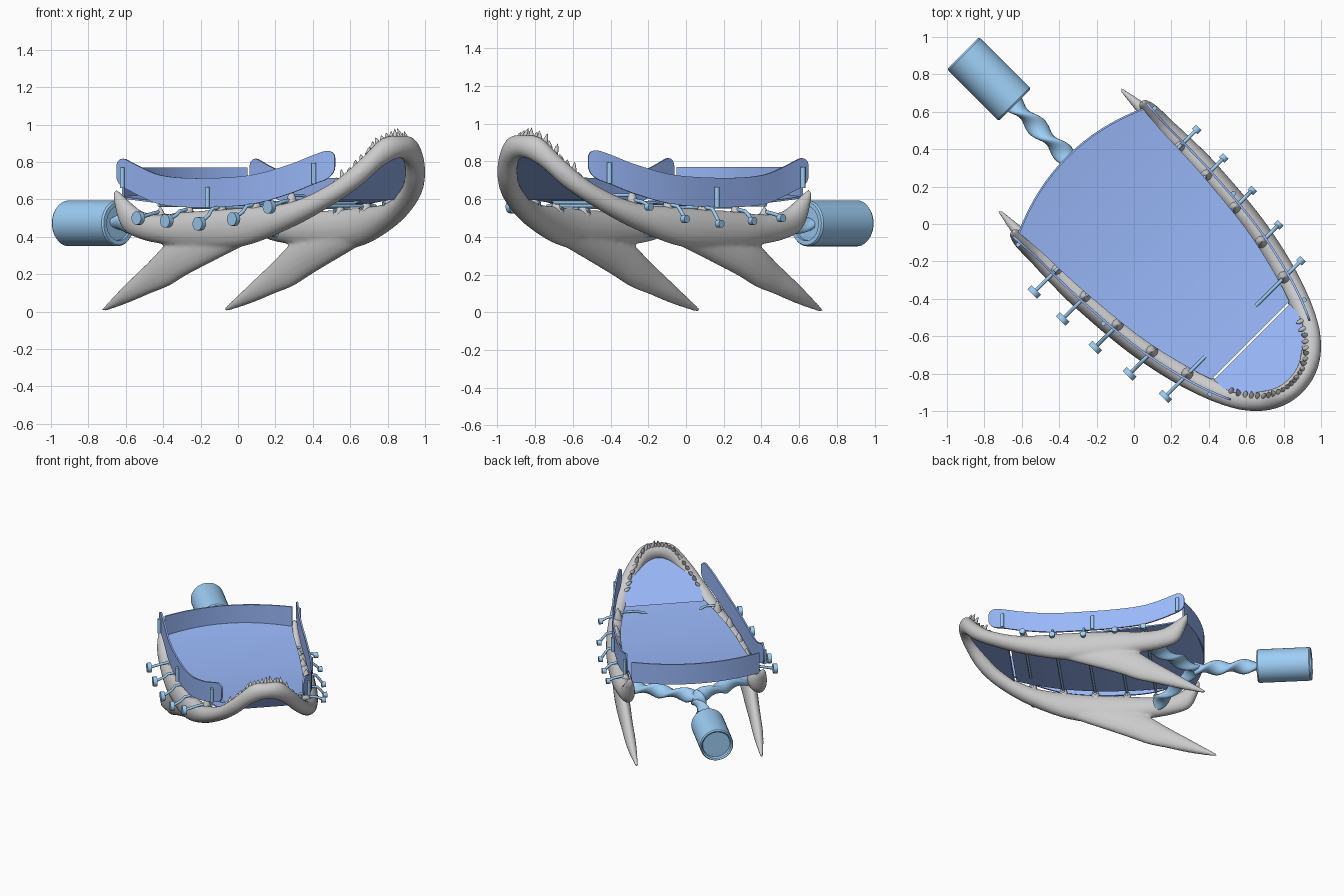
import bpy, bmesh, math, random
from mathutils import Vector

if "Cube" in bpy.data.objects:
    bpy.data.objects.remove(bpy.data.objects["Cube"])

random.seed(4)
R2 = math.sqrt(2)
def W(u, v, z):            # u = forward along the jaw, v = sideways
    return Vector(((u + v) / R2, (v - u) / R2, z))

def material(name, col):
    m = bpy.data.materials.new(name)
    m.diffuse_color = col
    m.use_nodes = True
    m.node_tree.nodes["Principled BSDF"].inputs["Base Color"].default_value = m.diffuse_color
    return m
BLUE = material("panel_blue", (0.32, 0.48, 0.95, 1))
SKY = material("fitting_blue", (0.34, 0.62, 0.92, 1))

def finish(name, bm, mat=None, angle=40, thick=0):
    bmesh.ops.recalc_face_normals(bm, faces=bm.faces)
    me = bpy.data.meshes.new(name)
    bm.to_mesh(me)
    bm.free()
    ob = bpy.data.objects.new(name, me)
    bpy.context.collection.objects.link(ob)
    if mat:
        me.materials.append(mat)
    bpy.ops.object.select_all(action='DESELECT')
    ob.select_set(True)
    bpy.context.view_layer.objects.active = ob
    if thick:
        m = ob.modifiers.new("thickness", 'SOLIDIFY')
        m.thickness, m.offset = thick, 0
        bpy.ops.object.modifier_apply(modifier=m.name)
    bpy.ops.object.shade_smooth_by_angle(angle=math.radians(angle))
    return ob

def bridge(bm, rings, closed=True, caps=True):
    n = len(rings[0])
    for a, b in zip(rings, rings[1:]):
        for i in range(n if closed else n - 1):
            j = (i + 1) % n
            bm.faces.new((a[i], a[j], b[j], b[i]))
    if caps:
        bm.faces.new(rings[0])
        bm.faces.new(rings[-1])

def spline(keys, steps=8):
    out = []
    for i in range(len(keys) - 1):
        p = [keys[max(0, min(len(keys) - 1, i + k))] for k in (-1, 0, 1, 2)]
        for s in range(steps):
            t = s / steps
            out.append([0.5 * (2*b + (c-a)*t + (2*a-5*b+4*c-d)*t*t + (3*b-a-3*c+d)*t**3)
                        for a, b, c, d in zip(*p)])
    return out + [list(keys[-1])]

def loft(bm, path, n=16):   # path rows: u, v, z, half height, half thickness
    rings = []
    for i, (u, v, z, h, w) in enumerate(path):
        a, b = path[max(0, i - 1)], path[min(len(path) - 1, i + 1)]
        d = Vector((b[0] - a[0], b[1] - a[1])).normalized()
        rings.append([bm.verts.new(W(u - d.y * w * math.cos(q), v + d.x * w * math.cos(q),
                      z + h * math.sin(q))) for q in (2 * math.pi * k / n for k in range(n))])
    bridge(bm, rings)

def tube(bm, pts, r, n=10, flat=1.0, turns=0.0):   # swept, optionally twisted bar
    rings = []
    for i, p in enumerate(pts):
        d = (pts[min(len(pts) - 1, i + 1)] - pts[max(0, i - 1)]).normalized()
        s = d.cross(Vector((0, 0, 1)) if abs(d.z) < 0.95 else Vector((1, 0, 0))).normalized()
        t = s.cross(d)
        tw = 2 * math.pi * turns * i / (len(pts) - 1)
        ring = []
        for k in range(n):
            q = 2 * math.pi * k / n
            x, y = r * math.cos(q), r * flat * math.sin(q)
            ring.append(bm.verts.new(p + s * (x * math.cos(tw) - y * math.sin(tw))
                                     + t * (x * math.sin(tw) + y * math.cos(tw))))
        rings.append(ring)
    bridge(bm, rings)

def cone(bm, p, d, h, r):
    d = d.normalized()
    s = d.cross(Vector((0.3, 0.9, 0.1))).normalized()
    t = d.cross(s)
    bridge(bm, [[bm.verts.new(p + d * h * f + (s * math.cos(q) + t * math.sin(q)) * r * g)
                 for q in (2 * math.pi * k / 10 for k in range(10))]
                for f, g in ((0, 1), (.4, .8), (.75, .45), (1, .06))])

# jaw bone: one side from the rear end to the chin, then mirrored
HALF = [(-.435, .49, .625, .035, .022), (-.37, .487, .525, .085, .045), (-.25, .48, .462, .075, .055),
        (-.09, .479, .44, .08, .062), (.1, .473, .435, .1, .066), (.46, .443, .45, .105, .064),
        (.77, .378, .515, .07, .062), (1.0, .297, .625, .06, .056), (1.13, .21, .74, .072, .054),
        (1.2, .11, .85, .075, .053)]
KEYS = HALF + [(1.222, 0, .88, .06, .053)] + [(u, -v, z, h, w) for u, v, z, h, w in HALF[::-1]]
PATH = spline(KEYS)
SIDE = PATH[:len(PATH) // 2 + 1]

def arm(u):                 # side offset, centre height and half height of the bone at u
    for a, b in zip(SIDE, SIDE[1:]):
        if a[0] <= u <= b[0]:
            t = (u - a[0]) / (b[0] - a[0])
            return [x + (y - x) * t for x, y in zip(a, b)][1:4]
    return SIDE[0][1:4] if u < 0 else SIDE[-1][1:4]

bm = bmesh.new()
loft(bm, PATH)
for s in (1, -1):           # lower rear prongs
    loft(bm, spline([(-.56, .46 * s, .008, .01, .01), (-.37, .468 * s, .097, .052, .036),
                     (-.2, .47 * s, .18, .085, .043), (-.06, .47 * s, .25, .115, .05),
                     (.1, .465 * s, .32, .115, .052), (.46, .437 * s, .435, .09, .045)]))
jaw = finish("jaw_bone", bm)
m = jaw.modifiers.new("blend", 'REMESH')
m.mode, m.voxel_size, m.use_smooth_shade = 'VOXEL', 0.011, True
m = jaw.modifiers.new("soften", 'SMOOTH')
m.factor, m.iterations = 0.5, 4

# teeth: five big per side, small fangs round the chin
PINS = [(-.12, .50), (.09, .485), (.32, .47), (.55, .495), (.77, .56)]
bm = bmesh.new()
for s in (1, -1):
    for i, (u, _) in enumerate(PINS):
        v, z, h = arm(u)
        cone(bm, W(u, (v - .012) * s, z + h - .06), Vector((0, 0, 1)), .10 + .008 * i, .042)
chin = [p for p in PATH if p[0] > 1.0]
for p in chin[::2]:
    inward = W(-.45, -p[1] * 2.2, 1) + Vector((random.uniform(-.3, .3), random.uniform(-.3, .3), 0))
    cone(bm, W(p[0] - .02, p[1] * .93, p[2] + p[3] - .02), inward, random.uniform(.035, .065), .015)
finish("teeth", bm)

# floor, chin flap and curved rear wall
def floor_z(u):
    return .57 + .04 * ((u - .25) / .65) ** 2

def sheet(name, rows, thick=.01):
    bm = bmesh.new()
    bridge(bm, [[bm.verts.new(p) for p in r] for r in rows], closed=False, caps=False)
    finish(name, bm, BLUE, 30, thick)

T = [-1 + k / 8 for k in range(17)]
rows = []
for k in range(19):
    row = []
    for t in T:
        u0 = -.4 - .105 * (1 - t * t)
        u = u0 + (.88 - u0) * k / 18
        row.append(W(u, (arm(max(u, -.4))[0] - .02 - .03 * k / 18) * t, floor_z(u)))
    rows.append(row)
sheet("floor_panel", rows)
sheet("rear_wall", [[W(-.4 - .105 * (1 - t * t), .47 * t, z) for t in T] for z in (.61, .77)])
sheet("chin_flap", [[W(u, (arm(u)[0] - .03) * t, .6 + (u - .895) * .8) for t in T]
                    for u in (.895, .95, 1.0, 1.05, 1.1, 1.14, 1.17, 1.19)])

# side guards following the arms, with rounded ends
TOP = [(-.45, .835), (-.36, .82), (-.24, .775), (-.08, .73), (.18, .715), (.53, .73),
       (.77, .785), (.92, .84), (1.05, .885)]
TS = spline(TOP)
def guard_top(u):
    for a, b in zip(TS, TS[1:]):
        if a[0] <= u <= b[0]:
            return a[1] + (b[1] - a[1]) * (u - a[0]) / (b[0] - a[0])
    return TS[-1][1]

A, B, C = -.41, 1.03, .06
us = [A + C * (1 - math.cos(k * math.pi / 12)) for k in range(6)]
us += [A + C + (B - A - 2 * C) * k / 30 for k in range(31)]
us += [B - C * (1 - math.cos(k * math.pi / 12)) for k in range(5, -1, -1)]
for s, nm in ((1, "right"), (-1, "left")):
    rows = []
    for u in us:
        e = min(1, (min(u - A, B - u)) / C)
        h = .025 + .053 * math.sqrt(max(0, 1 - (1 - e) ** 2))
        zc = guard_top(u) - .08
        rows.append([W(u, (arm(u)[0] + .015) * s, zc + h * f) for f in (-1, 0, 1)])
    sheet("side_guard_" + nm, rows, .012)

# clamp pins with knobs, guard posts and cross bars
bm = bmesh.new()
for s in (1, -1):
    for u, kz in PINS:
        v, z, h = arm(u)
        vk = v + (.155 if s < 0 else .115)
        top = z + h + .012
        tube(bm, [W(u, (v - .05) * s, top - .02), W(u, v * s, top), W(u, (v + .06) * s, top - .01),
                  W(u, (v + .085) * s, (top + kz) / 2), W(u, vk * s, kz)], .01)
        tube(bm, [W(u, (vk - .015) * s, kz), W(u, (vk + .015) * s, kz)], .036 if s < 0 else .021, 16)
    for u in (-.36, .26, .93):
        z = guard_top(u) - .08
        tube(bm, [W(u, (arm(u)[0] + .03) * s, z - .08), W(u, (arm(u)[0] + .03) * s, z + .03)], .013)
for i, (u, _) in enumerate(PINS):
    v, f = arm(u)[0], floor_z(u)
    e = .025 if i == 4 else -.014
    tube(bm, [W(u, -v, f + e), W(u, -v + .1, f + e), W(u, -v + .17, f - .014),
              W(u, v - .27, f - .014), W(u, v - .15, f + e), W(u, v, f + e)], .009)
finish("clamps_and_bars", bm, SKY)

# twisted shaft, forked to both arms
def line(a, b, n):
    return [a.lerp(b, k / n) for k in range(n + 1)]
bm = bmesh.new()
hub = W(-.44, 0, .475)
tube(bm, line(W(-.93, 0, .472), hub, 40), .056, 16, .55, 1.25)
for s in (1, -1):
    tube(bm, line(hub, W(-.12, .45 * s, .445), 40), .054, 16, .55, 1.25 * s)
finish("twisted_shaft", bm, SKY, 60)

# handle grip with recessed ends
bm = bmesh.new()
prof = [(-1.265, .0005), (-1.265, .1), (-1.285, .105), (-1.292, .115), (-1.282, .122), (-.91, .122),
        (-.9, .115), (-.9, .092), (-.915, .09), (-.915, .0005)]
bridge(bm, [[bm.verts.new(W(u, r * math.cos(q), .472 + r * math.sin(q)))
             for q in (2 * math.pi * k / 40 for k in range(40))] for u, r in prof])
finish("handle_grip", bm, SKY, 30)
